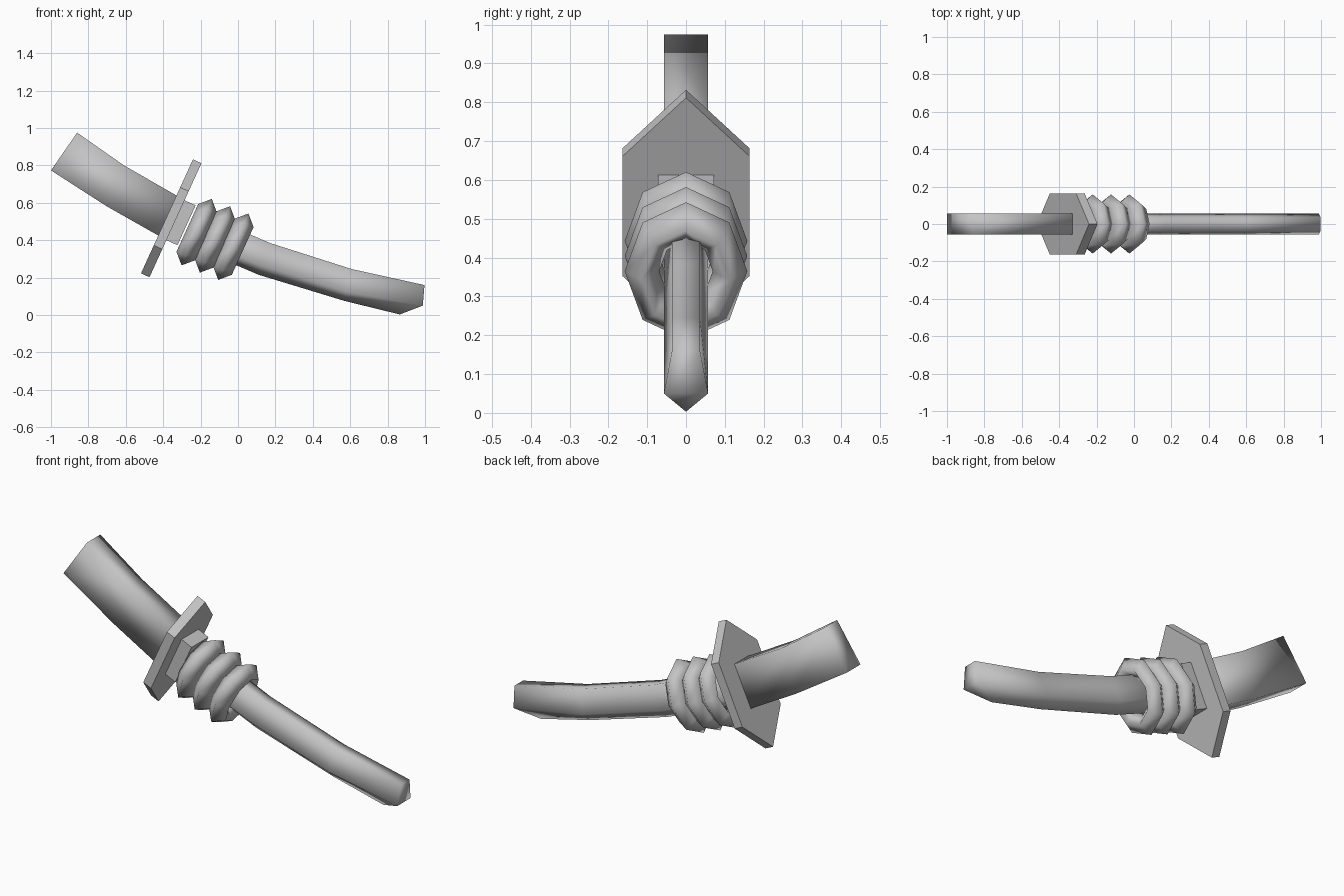
import bpy, bmesh, math
from mathutils import Vector, Matrix

cube = bpy.data.objects.get("Cube")
if cube:
    bpy.data.objects.remove(cube, do_unlink=True)

# One plain grey material for everything
grey = bpy.data.materials.new("plain grey")
grey.use_nodes = True
colour = (0.55, 0.55, 0.55, 1)
grey.diffuse_color = colour
grey.node_tree.nodes["Principled BSDF"].inputs["Base Color"].default_value = colour

TILT = math.radians(24.5)
GUARD_CENTRE = Vector((-0.357, 0, 0.517))


def finish(name, bm, smooth, matrix=Matrix()):
    bmesh.ops.recalc_face_normals(bm, faces=bm.faces)
    mesh = bpy.data.meshes.new(name)
    bm.to_mesh(mesh)
    bm.free()
    for face in mesh.polygons:
        face.use_smooth = smooth
    mesh.materials.append(grey)
    obj = bpy.data.objects.new(name, mesh)
    obj.matrix_world = matrix
    bpy.context.collection.objects.link(obj)
    return obj


def loft(name, sections, smooth=True):
    """Skin a closed tube through equal-sized point loops, capping both ends."""
    bm = bmesh.new()
    loops = [[bm.verts.new(p) for p in s] for s in sections]
    for a, b in zip(loops, loops[1:]):
        for i in range(len(a)):
            j = (i + 1) % len(a)
            bm.faces.new((a[i], a[j], b[j], b[i]))
    bm.faces.new(loops[0])
    bm.faces.new(loops[-1])
    return finish(name, bm, smooth)


def tilted(centre):
    """Local x runs along the sword, local z across it."""
    return Matrix.Translation(centre) @ Matrix.Rotation(TILT, 4, 'Y')


# Bent rectangular handle: top and bottom (x, z) at each station
W = 0.057
handle = [((-0.86, 0.975), (-1.0, 0.773)),
          ((-0.61, 0.80), (-0.70, 0.58)),
          ((-0.31, 0.628), (-0.40, 0.41))]
loft("handle", [[(t[0], -W, t[1]), (t[0], W, t[1]), (b[0], W, b[1]), (b[0], -W, b[1])]
                for t, b in handle])

# Pointed hexagonal guard plate
outline = [(0, 0.335), (0.163, 0.17), (0.163, -0.17),
           (0, -0.335), (-0.163, -0.17), (-0.163, 0.17)]
guard = loft("guard", [[(x, y, z) for y, z in outline] for x in (-0.025, 0.025)], False)
guard.matrix_world = tilted(GUARD_CENTRE)

# Square collar in front of the guard
bm = bmesh.new()
bmesh.ops.create_cube(bm, size=1, matrix=Matrix.Diagonal((0.09, 0.144, 0.234, 1)))
axis = tilted(GUARD_CENTRE)
finish("collar", bm, False, axis @ Matrix.Translation((0.045, 0, 0)))

# Three oval binding rings with a diamond cross-section
MAJOR, MINOR, SIDES = 0.14, 0.055, 8
for n in range(3):
    bm = bmesh.new()
    grid = []
    for i in range(SIDES):
        a = math.tau * i / SIDES
        loop = []
        for k in range(4):
            b = math.tau * k / 4
            r = MAJOR + MINOR * math.cos(b)
            loop.append(bm.verts.new((MINOR * math.sin(b), 0.81 * r * math.sin(a), r * math.cos(a))))
        grid.append(loop)
    for i in range(SIDES):
        p, q = grid[i], grid[(i + 1) % SIDES]
        for k in range(4):
            m = (k + 1) % 4
            bm.faces.new((p[k], p[m], q[m], q[k]))
    finish(f"binding_ring_{n + 1}", bm, True,
           tilted((-0.221 + 0.098 * n, 0, 0.443 - 0.039 * n)))

# Curved scabbard: narrow flat top, wide sides and a keel; (x, z) of each
scabbard = [((-0.22, 0.555), (-0.28, 0.43), (-0.30, 0.39)),
            ((0.17, 0.385), (0.125, 0.265), (0.11, 0.215)),
            ((0.61, 0.245), (0.58, 0.125), (0.57, 0.075)),
            ((0.997, 0.16), (0.988, 0.05), (0.865, 0.003))]
loft("scabbard", [[(t[0], -0.036, t[1]), (t[0], 0.036, t[1]), (s[0], W, s[1]),
                   (k[0], 0, k[1]), (s[0], -W, s[1])] for t, s, k in scabbard])
